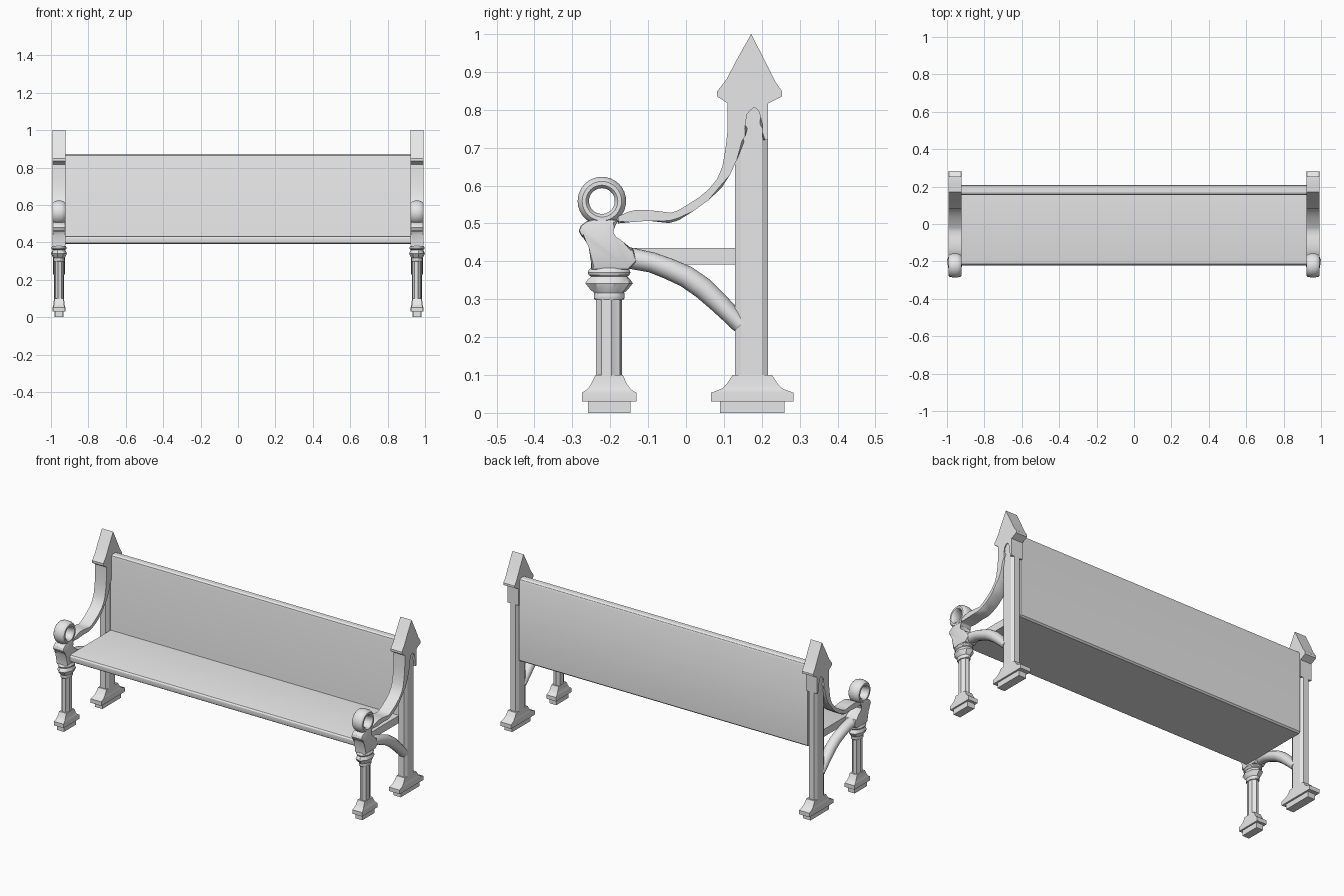
import bpy, bmesh, math
from math import sin, cos, pi

CX = 0.957           # centre of each end frame across the bench
FRONT_Y, BACK_Y = -0.203, 0.173

grey = bpy.data.materials.new("light_grey")
grey.diffuse_color = (0.8, 0.8, 0.8, 1)


def finish(name, bm, mirror=True, angle=30):
    bmesh.ops.recalc_face_normals(bm, faces=bm.faces)
    me = bpy.data.meshes.new(name)
    bm.to_mesh(me)
    bm.free()
    me.materials.append(grey)
    ob = bpy.data.objects.new(name, me)
    bpy.context.collection.objects.link(ob)
    bpy.ops.object.select_all(action='DESELECT')
    ob.select_set(True)
    bpy.context.view_layer.objects.active = ob
    bpy.ops.object.shade_smooth_by_angle(angle=math.radians(angle))
    if mirror:
        ob.modifiers.new("mirror", 'MIRROR')
    return ob


def slab(name, pts, x0, x1, bevel=0.0, span=None, mirror=True, segments=1):
    """Extrude a (y, z) outline along x, bevelling the rim points in span."""
    bm = bmesh.new()
    a = [bm.verts.new((x0, y, z)) for y, z in pts]
    b = [bm.verts.new((x1, y, z)) for y, z in pts]
    bm.faces.new(a)
    bm.faces.new(b)
    n = len(pts)
    for i in range(n):
        j = (i + 1) % n
        bm.faces.new((a[i], a[j], b[j], b[i]))
    if bevel:
        first, last = span or (0, n)
        rim = [bm.edges.get((s[i], s[(i + 1) % n]))
               for s in (a, b) for i in range(first, last)]
        bmesh.ops.bevel(bm, geom=rim, offset=bevel, segments=segments,
                        profile=0.5, affect='EDGES', clamp_overlap=True)
    return finish(name, bm, mirror)


def loft(name, rings, closed=False, angle=30):
    """Skin a list of point rings."""
    bm = bmesh.new()
    vs = [[bm.verts.new(p) for p in r] for r in rings]
    n = len(rings[0])
    pairs = list(zip(vs, vs[1:])) + ([(vs[-1], vs[0])] if closed else [])
    for r, s in pairs:
        for i in range(n):
            j = (i + 1) % n
            bm.faces.new((r[i], r[j], s[j], s[i]))
    if not closed:
        bm.faces.new(vs[0])
        bm.faces.new(vs[-1])
    return finish(name, bm, True, angle)


def box_ring(y, hx, hy, z):
    return [(CX + sx * hx, y + sy * hy, z)
            for sx, sy in ((-1, -1), (1, -1), (1, 1), (-1, 1))]


def oval_ring(y, hx, hy, z, n, flute=0.0):
    return [(CX + hx * (1 - flute * (i % 2)) * cos(2 * pi * (i + .5) / n),
             y + hy * (1 - flute * (i % 2)) * sin(2 * pi * (i + .5) / n), z)
            for i in range(n)]


# Seat and backrest as rounded planks
slab("seat", [(0.16, 0.392), (-0.212, 0.392), (-0.219, 0.397), (-0.222, 0.41),
              (-0.221, 0.424), (-0.215, 0.432), (-0.205, 0.435), (0.16, 0.435)],
     -0.925, 0.925, mirror=False)
slab("backrest", [(0.15, 0.392), (0.2, 0.392), (0.209, 0.4), (0.209, 0.855),
                  (0.204, 0.866), (0.194, 0.872), (0.168, 0.872),
                  (0.158, 0.866), (0.155, 0.855), (0.155, 0.435)],
     -0.925, 0.925, mirror=False)

# Stepped pedestals below both posts
for name, y, prof in (
    ("front_foot", FRONT_Y, ((0.056, 0.022, 0), (0.056, 0.022, 0.03),
                             (0.072, 0.031, 0.03), (0.072, 0.031, 0.053),
                             (0.058, 0.028, 0.062), (0.048, 0.025, 0.075),
                             (0.036, 0.023, 0.1))),
    ("back_foot", BACK_Y + 0.002, ((0.085, 0.024, 0), (0.085, 0.024, 0.03),
                                   (0.109, 0.034, 0.03), (0.109, 0.034, 0.053),
                                   (0.08, 0.031, 0.064), (0.067, 0.029, 0.077),
                                   (0.052, 0.027, 0.1)))):
    loft(name, [box_ring(y, hx, hy, z) for hy, hx, z in prof])

# Fluted front column with its collar and capital
loft("front_column", [oval_ring(FRONT_Y, 0.024, 0.035, z, 16, 0.14)
                      for z in (0.095, 0.302)])
loft("column_collar", [oval_ring(FRONT_Y, hx, hy, z, 16) for hx, hy, z in
                       ((0.027, 0.038, 0.298), (0.029, 0.041, 0.302),
                        (0.029, 0.041, 0.316), (0.027, 0.038, 0.32))])
loft("capital", [oval_ring(FRONT_Y, hx, hy, z, 16, f) for hx, hy, z, f in
                 ((0.028, 0.038, 0.315, 0), (0.036, 0.05, 0.325, 0.1),
                  (0.043, 0.064, 0.342, 0.1), (0.038, 0.057, 0.352, 0.05),
                  (0.033, 0.046, 0.362, 0))])
loft("capital_rim", [oval_ring(FRONT_Y, hx, hy, z, 20) for hx, hy, z in
                     ((0.034, 0.048, 0.36), (0.039, 0.055, 0.364),
                      (0.041, 0.057, 0.37), (0.039, 0.055, 0.377),
                      (0.035, 0.05, 0.382))])

# Back post with chamfered corners
corner = ((0.027, 0.028), (0.017, 0.044))
section = ([(x, y) for x, y in corner] + [(-x, y) for x, y in corner[::-1]]
           + [(-x, -y) for x, y in corner] + [(x, -y) for x, y in corner[::-1]])
loft("back_post", [[(CX + x, BACK_Y + y, z) for x, y in section]
                   for z in (0.09, 0.825)])

# Pointed finial, trefoil opening and sweeping arm in one outline
head = [(0.217, 0.72), (0.217, 0.817), (0.254, 0.835), (0.254, 0.848),
        (0.235, 0.875), (0.213, 0.92), (0.172, 1.0), (0.13, 0.925),
        (0.108, 0.882), (0.082, 0.848), (0.082, 0.835), (0.11, 0.817)]
arm_top = [(0.109, 0.74), (0.104, 0.695), (0.096, 0.65), (0.082, 0.617),
           (0.062, 0.592), (0.035, 0.569), (0.005, 0.55), (-0.02, 0.535),
           (-0.04, 0.528), (-0.07, 0.532), (-0.1, 0.535), (-0.135, 0.535),
           (-0.155, 0.53), (-0.18, 0.518)]
arm_under = [(-0.18, 0.5), (-0.15, 0.509), (-0.1, 0.507), (-0.045, 0.501),
             (-0.02, 0.508), (0.02, 0.533), (0.06, 0.562), (0.094, 0.594),
             (0.116, 0.628), (0.135, 0.67), (0.153, 0.715)]
trefoil = [(0.15, 0.732), (0.162, 0.75), (0.152, 0.768), (0.155, 0.79),
           (0.166, 0.803), (0.18, 0.814), (0.196, 0.802), (0.203, 0.782),
           (0.195, 0.762), (0.208, 0.742), (0.203, 0.72)]
start = len(head) + len(arm_top)
outline = head + arm_top + arm_under + trefoil
slab("arm_and_finial", outline, CX - 0.036, CX + 0.036, 0.006,
     (start, len(outline) - 1))

# Scroll bracket between the capital and the arm ring
slab("scroll_bracket", [(-0.25, 0.378), (-0.152, 0.378), (-0.13, 0.4),
                        (-0.14, 0.433), (-0.17, 0.446), (-0.19, 0.46),
                        (-0.199, 0.475), (-0.196, 0.49), (-0.176, 0.508),
                        (-0.225, 0.515), (-0.262, 0.506), (-0.278, 0.494),
                        (-0.283, 0.48), (-0.276, 0.466), (-0.258, 0.455),
                        (-0.25, 0.44)],
     CX - 0.034, CX + 0.034, 0.007, segments=2)

# Arm ring with a rounded rim
rim = [(0.034, -0.026), (0.034, 0.026), (0.042, 0.034), (0.052, 0.034),
       (0.060, 0.026), (0.064, 0.012), (0.064, -0.012), (0.060, -0.026),
       (0.052, -0.034), (0.042, -0.034)]
loft("arm_ring", [[(CX + x, -0.222 + r * cos(t), 0.559 + r * sin(t))
                   for r, x in rim]
                  for t in (2 * pi * k / 32 for k in range(32))], closed=True,
     angle=45)

# Curved brace from the bracket down to the back post
path = [(-0.19, 0.411, 0.032), (-0.14, 0.407, 0.028), (-0.09, 0.397, 0.027),
        (-0.045, 0.38, 0.028), (0.0, 0.36, 0.029), (0.045, 0.329, 0.029),
        (0.085, 0.292, 0.027), (0.115, 0.262, 0.025), (0.145, 0.232, 0.024)]
rings = []
for k, (y, z, h) in enumerate(path):
    p, q = path[max(k - 1, 0)], path[min(k + 1, len(path) - 1)]
    dy, dz = q[0] - p[0], q[1] - p[1]
    d = math.hypot(dy, dz)
    rings.append([(CX + 0.031 * cos(t), y - dz / d * h * sin(t),
                   z + dy / d * h * sin(t))
                  for t in (2 * pi * i / 16 for i in range(16))])
loft("curved_brace", rings, angle=40)
